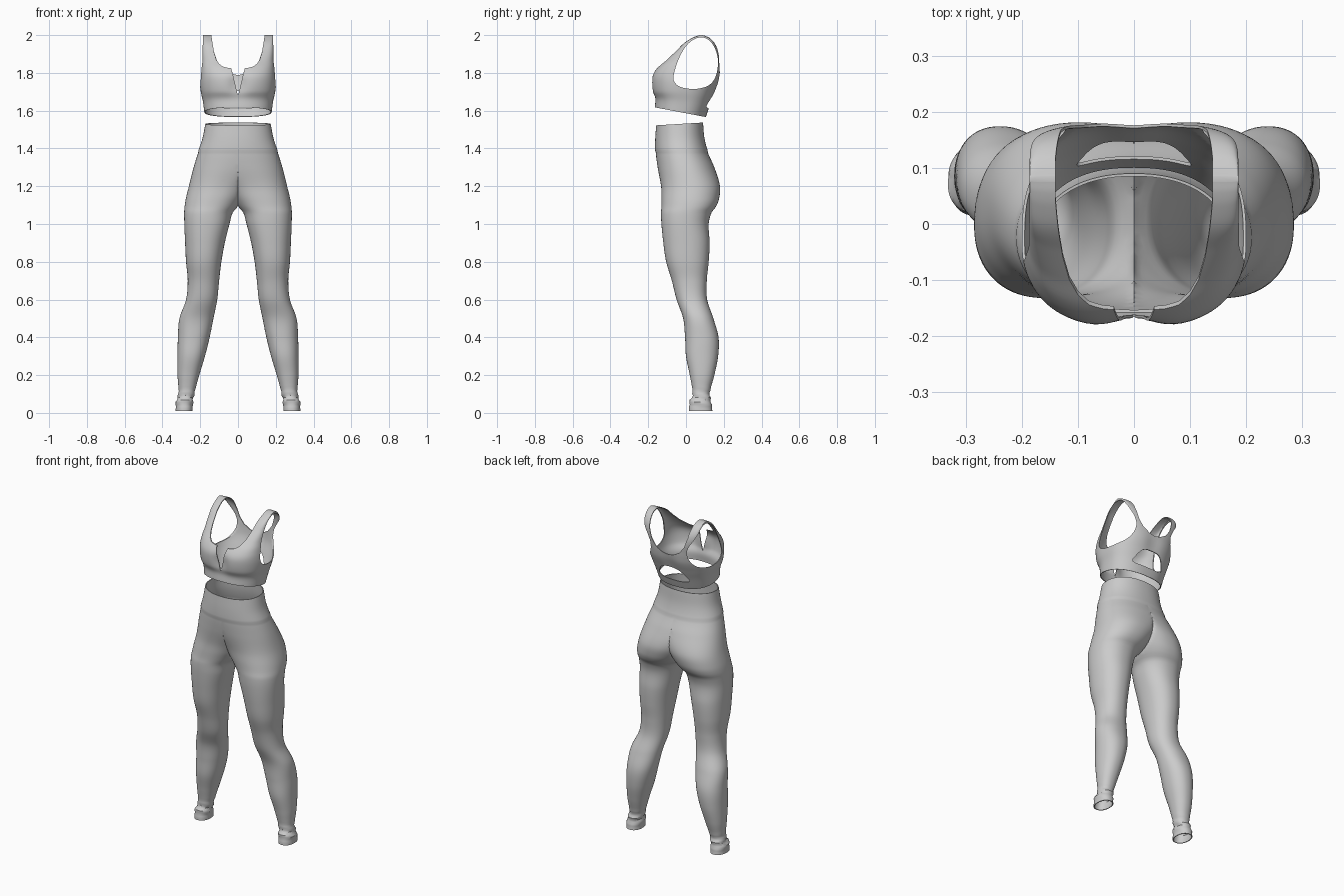
import bpy
import bmesh
import math

if "Cube" in bpy.data.objects:
    bpy.data.objects.remove(bpy.data.objects["Cube"], do_unlink=True)

fabric = bpy.data.materials.new("grey fabric")
fabric.use_nodes = True
fabric.diffuse_color = (0.6, 0.6, 0.6, 1)
fabric.node_tree.nodes["Principled BSDF"].inputs["Base Color"].default_value = (0.6, 0.6, 0.6, 1)


def sample(keys, z):
    """Smooth interpolation of key sections (z, values...) at height z."""
    i = 0
    while i < len(keys) - 2 and z > keys[i + 1][0]:
        i += 1
    a, b = keys[i], keys[i + 1]
    before, after = keys[max(i - 1, 0)], keys[min(i + 2, len(keys) - 1)]
    h = b[0] - a[0]
    t = (z - a[0]) / h
    result = []
    for k in range(1, len(a)):
        ma = (b[k] - before[k]) / (b[0] - before[0]) * h
        mb = (after[k] - a[k]) / (after[0] - a[0]) * h
        result.append(a[k] + t * ma + t * t * (3 * (b[k] - a[k]) - 2 * ma - mb)
                      + t ** 3 * (2 * (a[k] - b[k]) + ma + mb))
    return result


def section(outer, inner, front, back, power, count):
    """Rounded cross-section, counter-clockwise from above."""
    cx, cy = (outer + inner) / 2, (front + back) / 2
    rx, ry = (outer - inner) / 2, (back - front) / 2
    for i in range(count):
        a = math.tau * i / count
        c, s = math.cos(a), math.sin(a)
        yield (cx + rx * math.copysign(abs(c) ** (2 / power), c),
               cy + ry * math.copysign(abs(s) ** (2 / power), s), a)


def loft(bm, rings):
    rows = [[bm.verts.new(p) for p in ring] for ring in rings]
    for low, high in zip(rows, rows[1:]):
        for i in range(len(low)):
            j = (i + 1) % len(low)
            bm.faces.new((low[i], low[j], high[j], high[i]))
    return rows


def add_object(name, bm):
    mesh = bpy.data.meshes.new(name)
    bm.to_mesh(mesh)
    bm.free()
    obj = bpy.data.objects.new(name, mesh)
    bpy.context.collection.objects.link(obj)
    mesh.materials.append(fabric)
    return obj


def thicken(obj):
    mod = obj.modifiers.new("Cloth", "SOLIDIFY")
    mod.thickness = 0.005
    mod.offset = -1


def finish(obj):
    """Bake the modifiers and shade smooth."""
    graph = bpy.context.evaluated_depsgraph_get()
    mesh = bpy.data.meshes.new_from_object(obj.evaluated_get(graph))
    obj.modifiers.clear()
    obj.data = mesh
    bpy.ops.object.select_all(action="DESELECT")
    obj.select_set(True)
    bpy.context.view_layer.objects.active = obj
    bpy.ops.object.shade_smooth_by_angle(angle=math.radians(40))


def prism(name, outline, axis, start, end):
    """Cutter: an outline extruded along x or y."""
    bm = bmesh.new()
    place = (lambda p, d: (d, p[0], p[1])) if axis == "x" else (lambda p, d: (p[0], d, p[1]))
    ends = [[bm.verts.new(place(p, d)) for p in outline] for d in (start, end)]
    for side in ends:
        bm.faces.new(side)
    for i in range(len(outline)):
        j = (i + 1) % len(outline)
        bm.faces.new((ends[0][i], ends[0][j], ends[1][j], ends[1][i]))
    bmesh.ops.recalc_face_normals(bm, faces=bm.faces)
    obj = add_object(name, bm)
    obj.hide_render = True
    return obj


def rounded(points, steps=6):
    """Closed smooth curve through the points."""
    n, out = len(points), []
    for i in range(n):
        a, b, c, d = (points[(i + k) % n] for k in (-1, 0, 1, 2))
        for s in range(steps):
            t = s / steps
            out.append([0.5 * (2 * q + t * (r - p) + t * t * (2 * p - 5 * q + 4 * r - w)
                               + t ** 3 * (3 * q - p - 3 * r + w))
                        for p, q, r, w in zip(a, b, c, d)])
    return out


# Leggings: height, outer x, inner x, front y, back y (left half, mirrored)
leg_keys = [
    (0.01, .33, .24, .015, .14), (0.06, .328, .238, .02, .133),
    (0.1, .315, .232, .035, .125), (0.2, .32, .205, .02, .15),
    (0.3, .32, .175, 0, .17), (0.4, .318, .15, -.005, .172),
    (0.5, .31, .13, -.015, .145), (0.6, .275, .11, -.05, .112),
    (0.7, .266, .1, -.075, .11), (0.8, .275, .088, -.105, .12),
    (0.9, .28, .07, -.12, .125), (1.0, .284, .045, -.13, .12),
    (1.06, .285, .028, -.132, .135), (1.09, .283, .002, -.13, .157),
    (1.13, .277, -.03, -.13, .174), (1.2, .26, -.085, -.132, .18),
    (1.3, .235, -.18, -.15, .15), (1.38, .21, -.21, -.16, .115),
    (1.45, .186, -.186, -.16, .095), (1.53, .17, -.17, -.155, .087)]
RINGS = 130
rings = []
for r in range(RINGS + 1):
    z = 0.01 + 1.52 * r / RINGS
    xo, xi, yf, yb = sample(leg_keys, z)
    band = 0.003 if z > 1.38 else 0          # raised waistband
    ring = []
    for x, y, a in section(xo + band, xi - band, yf - band, yb + band, 2.2, 72):
        # gathered folds at the ankle
        fold = 0.005 * math.sin(z * 150 + 2 * math.sin(a)) * math.exp(-((z - 0.075) / 0.035) ** 2)
        # waist edge rises slightly towards the back
        tilt = 0.06 * (y + 0.03) * max(0, (z - 1.4) / 0.13)
        px = x + fold * math.cos(a)
        ring.append((px if px > 0.0005 else 0, y + fold * math.sin(a), z + tilt))
    rings.append(ring)
bm = bmesh.new()
loft(bm, rings)
inside = [f for f in bm.faces if all(v.co.x == 0 for v in f.verts)]
bmesh.ops.delete(bm, geom=inside, context="FACES")
leggings = add_object("leggings", bm)
leggings.modifiers.new("Halves", "MIRROR").merge_threshold = 0.0002
thicken(leggings)
finish(leggings)

# Sports top: height, half width, front y, back y, squareness
top_keys = [
    (1.59, .178, -.165, .105, 2.3), (1.65, .186, -.164, .13, 2.4),
    (1.7, .197, -.18, .155, 2.5), (1.75, .202, -.185, .174, 2.6),
    (1.79, .2, -.178, .18, 2.8), (1.83, .196, -.15, .181, 3.2),
    (1.87, .192, -.105, .18, 4), (1.92, .19, -.05, .17, 6),
    (1.96, .187, -.008, .15, 9), (1.985, .186, .032, .125, 10),
    (1.996, .186, .058, .102, 10), (2.0, .186, .075, .085, 10)]
rings = []
for r in range(61):
    z = 1.59 + 0.41 * math.sin(math.pi / 2 * r / 60)
    w, yf, yb, power = sample(top_keys, z)
    bust = math.exp(-((z - 1.74) / 0.06) ** 2)
    ring = []
    for x, y, a in section(w, -w, yf, yb, power, 96):
        # hollows at the breastbone and spine
        hollow = bust * math.exp(-(x / 0.045) ** 2)
        y += hollow * (0.02 if y < 0 else -0.008)
        tilt = -0.19 * (y + 0.02) * max(0, (1.7 - z) / 0.11)
        ring.append((x, y, z + tilt))
    rings.append(ring)
bm = bmesh.new()
rows = loft(bm, rings)
bm.faces.new(rows[-1])
top = add_object("sports_top", bm)
thicken(top)

# Openings: armholes, front neckline with notch, back neckline, back cut-out
arm = [(-.066, 1.78), (-.04, 1.87), (.003, 1.945), (.055, 1.983), (.105, 1.983),
       (.148, 1.94), (.169, 1.87), (.16, 1.79), (.125, 1.737), (.06, 1.716),
       (-.01, 1.72), (-.052, 1.74)]
front_half = [(.14, 2.1), (.14, 1.99), (.127, 1.91), (.115, 1.87), (.1, 1.848), (.08, 1.833),
              (.055, 1.827), (.036, 1.825), (.027, 1.79), (.002, 1.685)]
back_half = [(.14, 2.1), (.14, 1.99), (.13, 1.92), (.11, 1.86), (.08, 1.82), (.04, 1.797), (.01, 1.79)]
keyhole = [(-.095, 1.62), (0, 1.612), (.095, 1.62), (.09, 1.655), (.055, 1.695),
           (0, 1.704), (-.055, 1.695), (-.09, 1.655)]


def both_sides(half):
    return half + [(-x, z) for x, z in reversed(half)]


cutters = [prism("armhole_cutter", rounded(arm), "x", s * 0.1, s * 0.4) for s in (-1, 1)]
cutters.append(prism("front_neck_cutter", both_sides(front_half), "y", -0.4, 0.081))
cutters.append(prism("back_neck_cutter", both_sides(back_half), "y", 0.079, 0.4))
cutters.append(prism("back_opening_cutter", rounded(keyhole), "y", 0.03, 0.4))
for cutter in cutters:
    mod = top.modifiers.new("Opening", "BOOLEAN")
    mod.operation = "DIFFERENCE"
    mod.solver = "EXACT"
    mod.object = cutter
finish(top)
for cutter in cutters:
    bpy.data.objects.remove(cutter, do_unlink=True)
